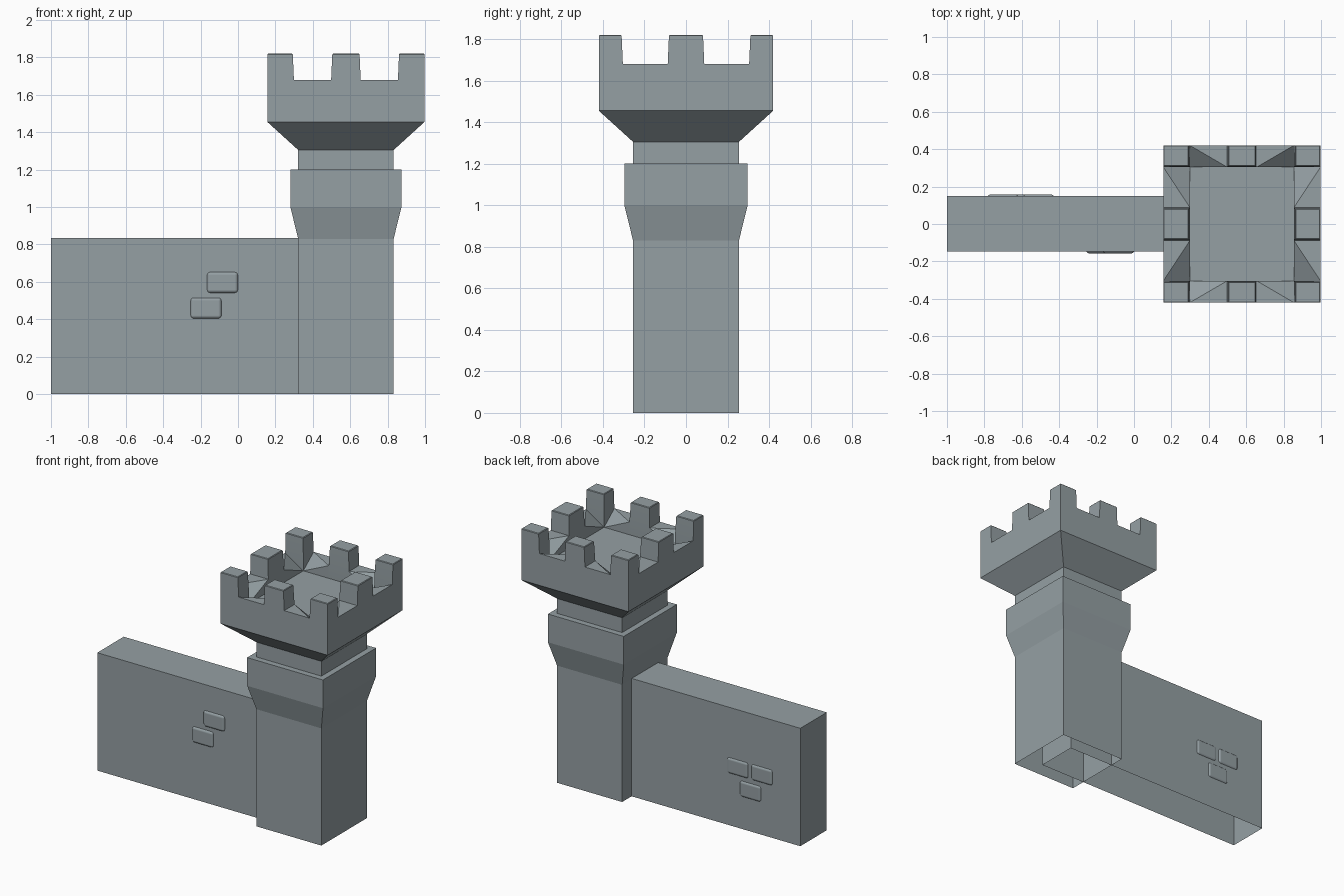
import bpy, bmesh, math
from mathutils import Vector

if "Cube" in bpy.data.objects:
    bpy.data.objects.remove(bpy.data.objects["Cube"])

CX = 0.577                      # tower axis
FLOOR, SILL, TOP = 1.59, 1.68, 1.82
OUT = 0.42
IN = (0.278, 0.304)             # inner edge of parapet, x and y
MID = (0.079, 0.088)            # half width of middle merlons, x and y

stone = bpy.data.materials.new("stone")
stone.diffuse_color = (0.30, 0.35, 0.37, 1)
stone.use_nodes = True
stone.node_tree.nodes["Principled BSDF"].inputs["Base Color"].default_value = stone.diffuse_color


def rect(x0, x1, y0, y1, z):
    return [(x0, y0, z), (x1, y0, z), (x1, y1, z), (x0, y1, z)]


def square(h, z):
    return rect(-h, h, -h, h, z)


def loft(bm, rings, cap=False):
    vs = [[bm.verts.new(p) for p in r] for r in rings]
    for a, b in zip(vs, vs[1:]):
        for i in range(4):
            j = (i + 1) % 4
            bm.faces.new((a[i], a[j], b[j], b[i]))
    if cap:
        bm.faces.new(vs[-1])


def face(bm, pts, ref):
    f = bm.faces.new([bm.verts.new(p) for p in pts])
    f.normal_update()
    if f.normal.dot(Vector(ref)) < 0:
        f.normal_flip()


def finish(bm, name, loc=(0, 0, 0)):
    bmesh.ops.remove_doubles(bm, verts=bm.verts, dist=1e-5)
    me = bpy.data.meshes.new(name)
    bm.to_mesh(me)
    bm.free()
    me.materials.append(stone)
    ob = bpy.data.objects.new(name, me)
    ob.location = loc
    bpy.context.collection.objects.link(ob)
    return ob


# Tower shaft, collar and flared head (open underneath)
bm = bmesh.new()
profile = [(0.255, 0), (0.255, 0.83), (0.297, 1.0), (0.297, 1.2),
           (0.255, 1.2), (0.255, 1.305), (OUT, 1.455), (OUT, FLOOR)]
loft(bm, [square(h, z) for h, z in profile])
finish(bm, "tower", (CX, 0, 0))

# Battlements: floor, merlons and sloping gaps
bm = bmesh.new()
face(bm, rect(-IN[0], IN[0], -IN[1], IN[1], FLOOR), (0, 0, 1))


def spans(a):
    return [(-OUT, -IN[a]), (-MID[a], MID[a]), (IN[a], OUT)]


for i, (x0, x1) in enumerate(spans(0)):
    for j, (y0, y1) in enumerate(spans(1)):
        if i == 1 and j == 1:
            continue

        def ring(z, s, e):
            # s tapers the sides facing a gap, e rounds off the top edge
            return rect(x0 + e + (s if i else 0), x1 - e - (s if i < 2 else 0),
                        y0 + e + (s if j else 0), y1 - e - (s if j < 2 else 0), z)
        loft(bm, [ring(FLOOR, 0, 0), ring(SILL, 0, 0),
                  ring(TOP - 0.004, 0.006, 0), ring(TOP, 0.006, 0.004)], True)

for a in (0, 1):                # a = axis along the parapet
    b = 1 - a
    for side in (-1, 1):
        for half in (-1, 1):
            def p(u, v, z):
                q = [0, 0, z]
                q[a], q[b] = half * u, side * v
                return tuple(q)
            away = p(0, 1, 0)
            oc, om = p(IN[a], OUT, SILL), p(MID[a], OUT, SILL)
            im, ic = p(MID[a], IN[b], SILL), p(IN[a], IN[b], FLOOR)
            face(bm, (oc, om, im), (0, 0, 1))
            face(bm, (oc, im, ic), (0, 0, 1))
            face(bm, (ic, im, p(MID[a], IN[b], FLOOR)), [-c for c in away])
            face(bm, (oc, om, p(MID[a], OUT, FLOOR), p(IN[a], OUT, FLOOR)), away)
ob = finish(bm, "battlements", (CX, 0, 0))
ob.data.shade_smooth()
ob.data.set_sharp_from_angle(angle=math.radians(30))

# Curtain wall, running into the tower (open underneath)
bm = bmesh.new()
loft(bm, [rect(-1, 0.68, -0.147, 0.149, z) for z in (0, 0.835)], True)
finish(bm, "wall")

# Raised bricks: centre x, centre z, wall side
for n, (x, z, s) in enumerate([(-0.083, 0.597, -1), (-0.171, 0.46, -1),
                               (-0.51, 0.425, 1), (-0.70, 0.425, 1),
                               (-0.61, 0.285, 1)]):
    bm = bmesh.new()
    bmesh.ops.create_cube(bm, size=1)
    bmesh.ops.scale(bm, verts=bm.verts, vec=(0.168, 0.06, 0.114))
    ob = finish(bm, f"brick_{n + 1}", (x, s * 0.128, z))
    ob.data.shade_smooth()
    m = ob.modifiers.new("soft_edges", 'BEVEL')
    m.width, m.segments, m.harden_normals = 0.018, 3, True
